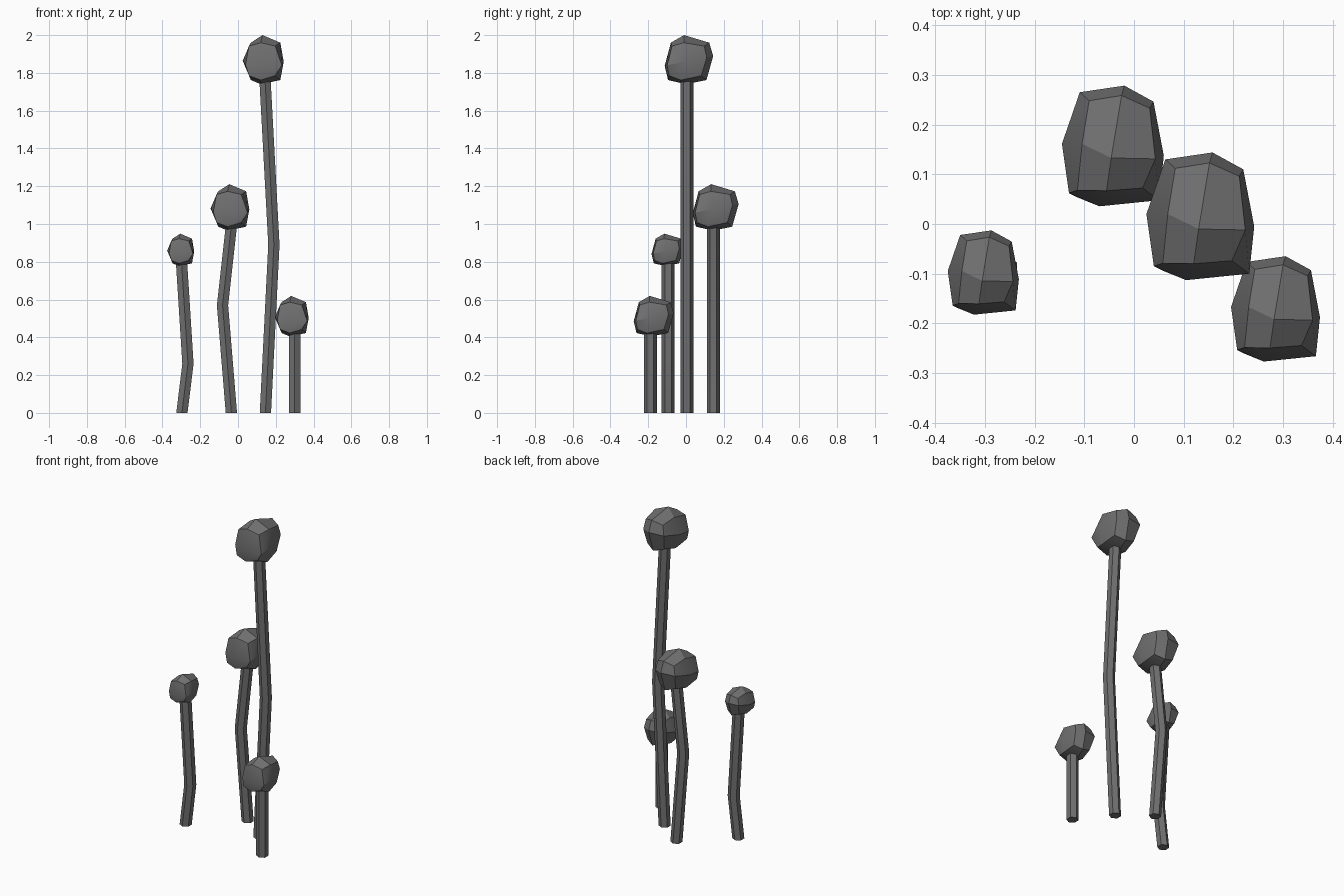
import bpy, bmesh, math
from mathutils import Vector

if "Cube" in bpy.data.objects:
    bpy.data.objects.remove(bpy.data.objects["Cube"])

# Bud outlines seen from above, going round from the front left corner
WAIST = [(0.04, -0.085), (0.105, -0.113), (0.232, -0.10), (0.242, -0.005),
         (0.22, 0.11), (0.158, 0.144), (0.063, 0.13), (0.025, 0.02)]
CAP = [(0.058, -0.079), (0.12, -0.080), (0.197, -0.074), (0.224, -0.012),
       (0.212, 0.096), (0.152, 0.123), (0.083, 0.112), (0.068, 0.02)]
BUD_CENTRE = Vector((0.1325, 0.0165, 1.87))

# Dark grey for every part
dark = bpy.data.materials.new("dark_grey")
dark.diffuse_color = (0.16, 0.16, 0.16, 1)
dark.use_nodes = True
dark.node_tree.nodes["Principled BSDF"].inputs["Base Color"].default_value = dark.diffuse_color


def finish(bm, name):
    bmesh.ops.recalc_face_normals(bm, faces=bm.faces)
    mesh = bpy.data.meshes.new(name)
    bm.to_mesh(mesh)
    bm.free()
    mesh.materials.append(dark)
    obj = bpy.data.objects.new(name, mesh)
    bpy.context.collection.objects.link(obj)
    bpy.ops.object.select_all(action='DESELECT')
    obj.select_set(True)
    bpy.context.view_layer.objects.active = obj
    bpy.ops.object.shade_smooth_by_angle(angle=math.radians(30))


def bridge(bm, a, b):
    n = len(a)
    for k in range(n):
        j = (k + 1) % n
        bm.faces.new((a[k], a[j], b[j], b[k]))


def bud(name, centre, scale):
    # lumpy cube of quads: bottom ring, waist, top ring and two end points
    bm = bmesh.new()

    def point(x, y, z):
        return bm.verts.new(Vector(centre) + (Vector((x, y, z)) - BUD_CENTRE) * scale)

    low = [point(x, y - 0.015, 1.762 if k % 2 else 1.785) for k, (x, y) in enumerate(CAP)]
    mid = [point(x, y, 1.86 + 0.2 * y) for x, y in WAIST]
    high = [point(x, y, 1.96 if k % 2 else 1.942) for k, (x, y) in enumerate(CAP)]
    bridge(bm, low, mid)
    bridge(bm, mid, high)
    for ring, tip in ((low, point(0.12, 0, 1.74)), (high, point(0.13, -0.01, 2))):
        for k in range(1, 8, 2):
            bm.faces.new((ring[k], ring[(k + 1) % 8], ring[(k + 2) % 8], tip))
    finish(bm, name)


def stem(name, y, path, r=0.0345):
    # six-sided tube through (x, z) points, rings kept level
    bm = bmesh.new()
    rings = [[bm.verts.new((x + r * math.sin(k * math.pi / 3),
                            y + r * math.cos(k * math.pi / 3), z))
              for k in range(6)] for x, z in path]
    for a, b in zip(rings, rings[1:]):
        bridge(bm, a, b)
    bm.faces.new(rings[0])
    bm.faces.new(rings[-1])
    finish(bm, name)


# Left plant
stem("left_stem", -0.095, [(-0.297, 0), (-0.265, 0.26), (-0.301, 0.83)])
bud("left_bud", (-0.304, -0.097, 0.863), 0.66)
# Back plant
stem("back_stem", 0.145, [(-0.035, 0), (-0.082, 0.57), (-0.032, 1.02)])
bud("back_bud", (-0.0435, 0.158, 1.088), 0.945)
# Tall plant
stem("tall_stem", 0.005, [(0.145, 0), (0.19, 0.89), (0.141, 1.80)])
bud("tall_bud", BUD_CENTRE, 1.0)
# Short plant
stem("short_stem", -0.188, [(0.30, 0), (0.30, 0.46)])
bud("short_bud", (0.284, -0.17, 0.512), 0.825)
